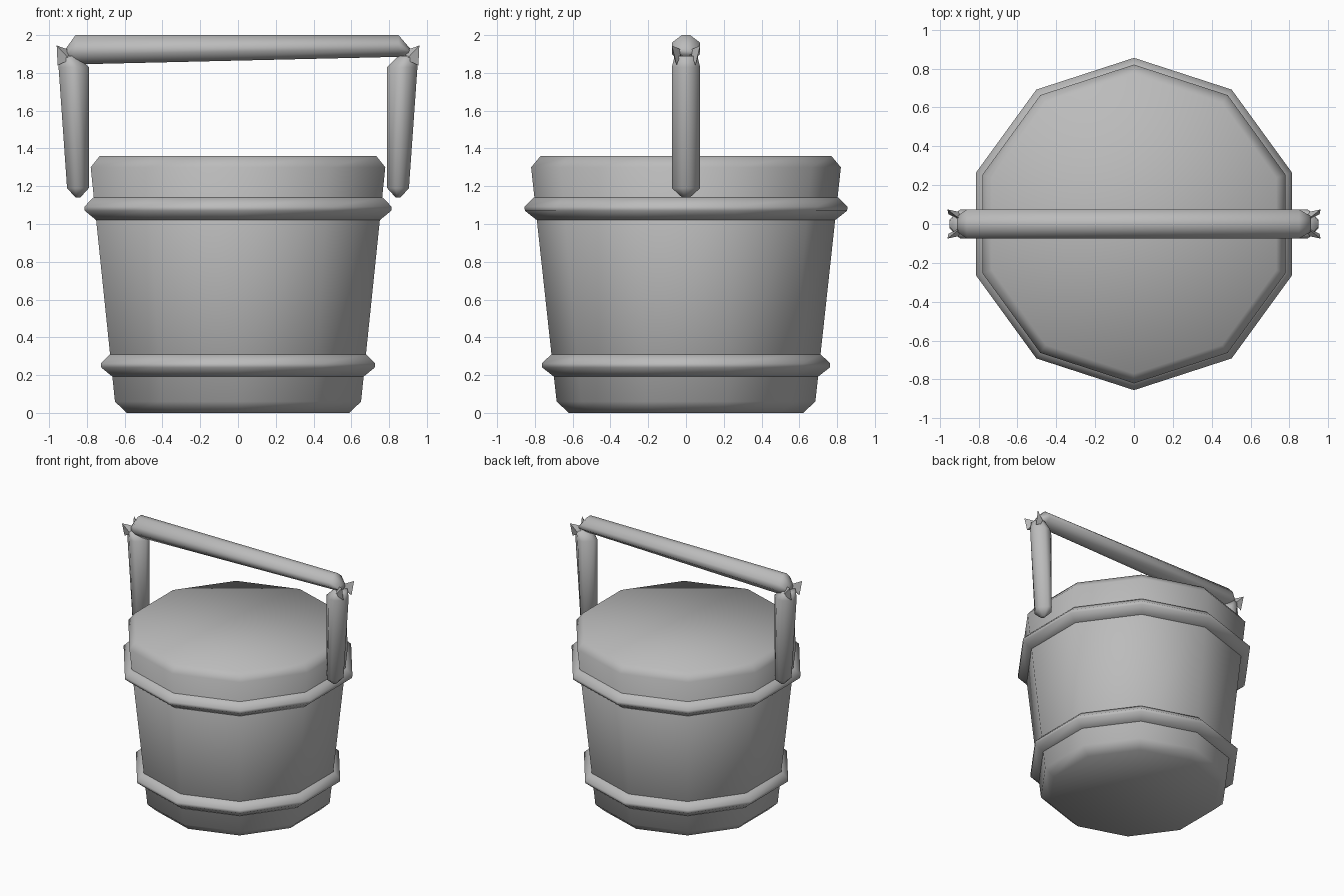
import bpy, bmesh, math
from mathutils import Vector

cube = bpy.data.objects.get("Cube")
if cube:
    bpy.data.objects.remove(cube)

grey = bpy.data.materials.new("plain grey")
grey.use_nodes = True
COLOUR = (0.5, 0.5, 0.5, 1)
grey.diffuse_color = COLOUR
grey.node_tree.nodes["Principled BSDF"].inputs["Base Color"].default_value = COLOUR


def finish(name, bm, smooth=True):
    bmesh.ops.recalc_face_normals(bm, faces=bm.faces)
    for f in bm.faces:
        f.smooth = smooth
    mesh = bpy.data.meshes.new(name)
    bm.to_mesh(mesh)
    bm.free()
    mesh.materials.append(grey)
    obj = bpy.data.objects.new(name, mesh)
    bpy.context.collection.objects.link(obj)
    return obj


def loft(name, rings, caps=True, closed=False):
    """Skin a list of equal-length point rings."""
    bm = bmesh.new()
    rows = [[bm.verts.new(p) for p in ring] for ring in rings]
    pairs = list(zip(rows, rows[1:]))
    if closed:
        pairs.append((rows[-1], rows[0]))
    for a, b in pairs:
        for i in range(len(a)):
            j = (i + 1) % len(a)
            bm.faces.new((a[i], a[j], b[j], b[i]))
    if caps and not closed:
        bm.faces.new(rows[0])
        bm.faces.new(rows[-1])
    return finish(name, bm)


def decagon(r, z):
    angles = [math.pi / 2 + i * math.tau / 10 for i in range(10)]
    return [Vector((r * math.cos(a), r * math.sin(a), z)) for a in angles]


# Bucket body with chamfered rim and base
loft("bucket_body", [decagon(r, z) for r, z in
                     [(0.62, 0), (0.685, 0.06), (0.82, 1.3), (0.77, 1.36)]])

# Two ridged hoops wrapped around the tapering body
for name, r, z in [("lower_hoop", 0.705, 0.25), ("upper_hoop", 0.797, 1.08)]:
    profile = [(-0.03, -0.06), (-0.008, -0.06), (0.056, -0.01),
               (0.058, 0.012), (0.008, 0.06), (-0.03, 0.06)]
    loft(name, [decagon(r + dr, z + dz) for dr, dz in profile], closed=True)


def section(a0, a1, w, tip=0.3):
    """Eight-sided section as (along, across) pairs between a0 and a1."""
    mid, half = (a0 + a1) / 2, (a1 - a0) / 2
    flat = [(1, tip), (tip, 1), (-tip, 1), (-1, tip),
            (-1, -tip), (-tip, -1), (tip, -1), (1, -tip)]
    return [(mid + u * half, v * w) for u, v in flat]


# Handle legs, pointed at the foot and leaning outward
for side, s in (("left", 1), ("right", -1)):
    stations = [(1.14, 0.835, 0.86, 0.02), (1.19, 0.79, 0.905, 0.075),
                (1.83, 0.79, 0.95, 0.075), (1.89, 0.85, 0.945, 0.06)]
    loft(side + "_handle_leg",
         [[Vector((s * x, y, z)) for x, y in section(x0, x1, w)]
          for z, x0, x1, w in stations])

    # Torn spikes at the handle corner
    for tag, t in (("front", -1), ("back", 1)):
        bm = bmesh.new()
        pts = [(0.89, 0.02, 1.92), (0.96, 0.075, 1.945), (0.955, 0.05, 1.84),
               (0.89, 0.06, 1.87)]
        bmesh.ops.convex_hull(bm, input=[
            bm.verts.new((s * x, t * y, z)) for x, y, z in pts])
        finish(f"{side}_{tag}_corner_spike", bm, smooth=False)

# Handle grip with a sagging underside toward the right
bar = [(-0.91, 1.87, 1.93, 0.04), (-0.86, 1.845, 2.0, 0.075),
       (0.85, 1.885, 2.0, 0.075), (0.91, 1.89, 1.93, 0.04)]
loft("handle_grip",
     [[Vector((x, y, z)) for z, y in section(z0, z1, w)]
      for x, z0, z1, w in bar])
